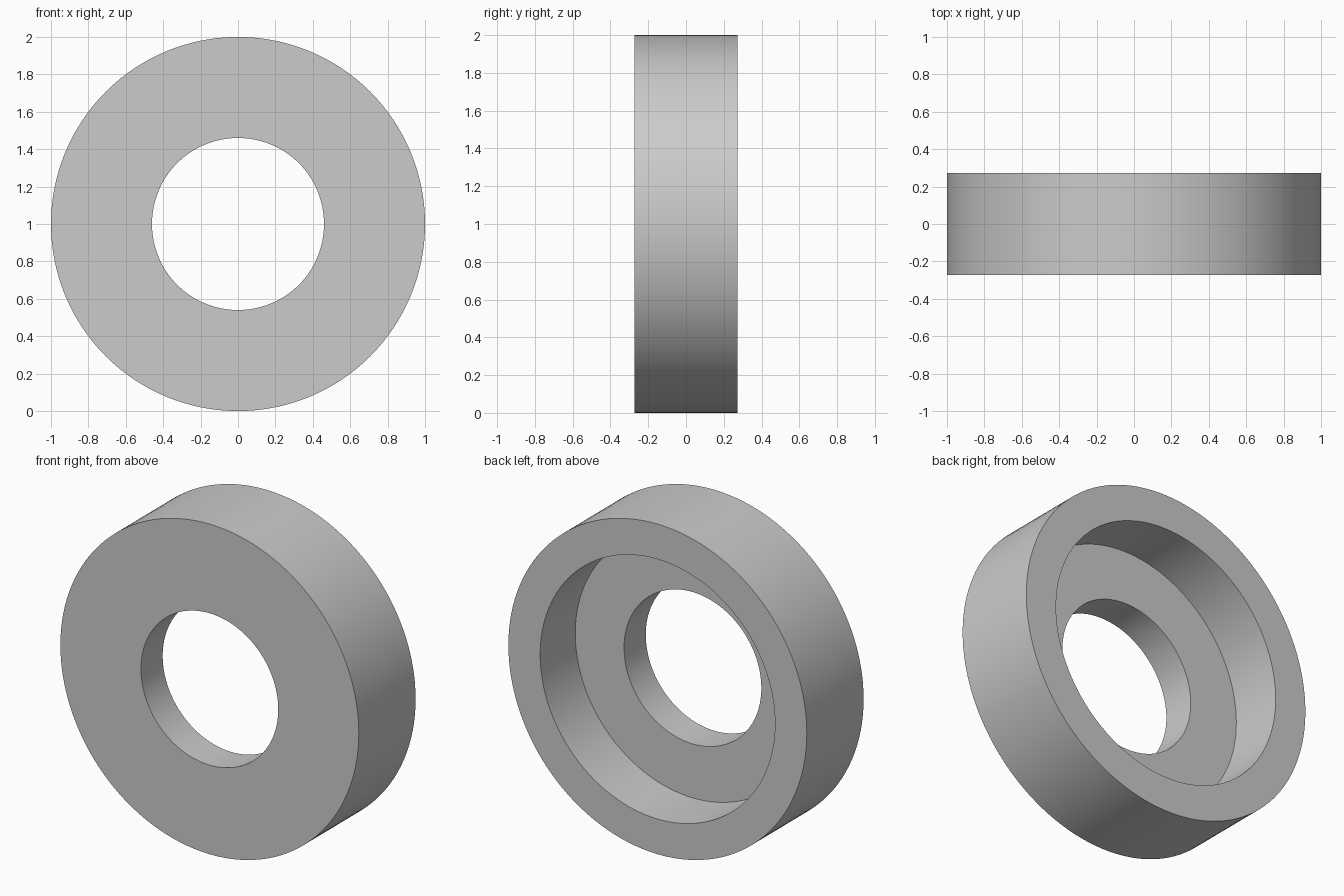
import bpy, bmesh, math
from mathutils import Matrix, Vector

cube = bpy.data.objects.get("Cube")
if cube:
    bpy.data.objects.remove(cube, do_unlink=True)

# Single light grey finish
grey = bpy.data.materials.new("light_grey")
grey.use_nodes = True
colour = (0.6, 0.6, 0.6, 1)
grey.diffuse_color = colour
grey.node_tree.nodes["Principled BSDF"].inputs["Base Color"].default_value = colour

# Ring dimensions
OUTER, RECESS, BORE = 1.0, 0.787, 0.46
FRONT, FLOOR, BACK = -0.272, -0.064, 0.272
SEGMENTS = 128

# Closed cross-section (radius, y), spun around the y axis
profile = [(BORE, FRONT), (OUTER, FRONT), (OUTER, BACK),
           (RECESS, BACK), (RECESS, FLOOR), (BORE, FLOOR)]
bm = bmesh.new()
verts = [bm.verts.new((r, y, 0)) for r, y in profile]
edges = [bm.edges.new((verts[i - 1], verts[i])) for i in range(len(verts))]
bmesh.ops.spin(bm, geom=verts + edges, cent=(0, 0, 0), axis=(0, 1, 0),
               angle=math.tau, steps=SEGMENTS, use_merge=True)
bmesh.ops.remove_doubles(bm, verts=bm.verts, dist=0.0001)
bmesh.ops.recalc_face_normals(bm, faces=bm.faces)
bmesh.ops.translate(bm, verts=bm.verts, vec=(0, 0, OUTER))

mesh = bpy.data.meshes.new("recessed_ring")
bm.to_mesh(mesh)
bm.free()
mesh.materials.append(grey)
ring = bpy.data.objects.new("recessed_ring", mesh)
bpy.context.collection.objects.link(ring)

# Smooth round walls, crisp rims
bpy.ops.object.select_all(action="DESELECT")
ring.select_set(True)
bpy.context.view_layer.objects.active = ring
bpy.ops.object.shade_smooth_by_angle(angle=math.radians(30))
